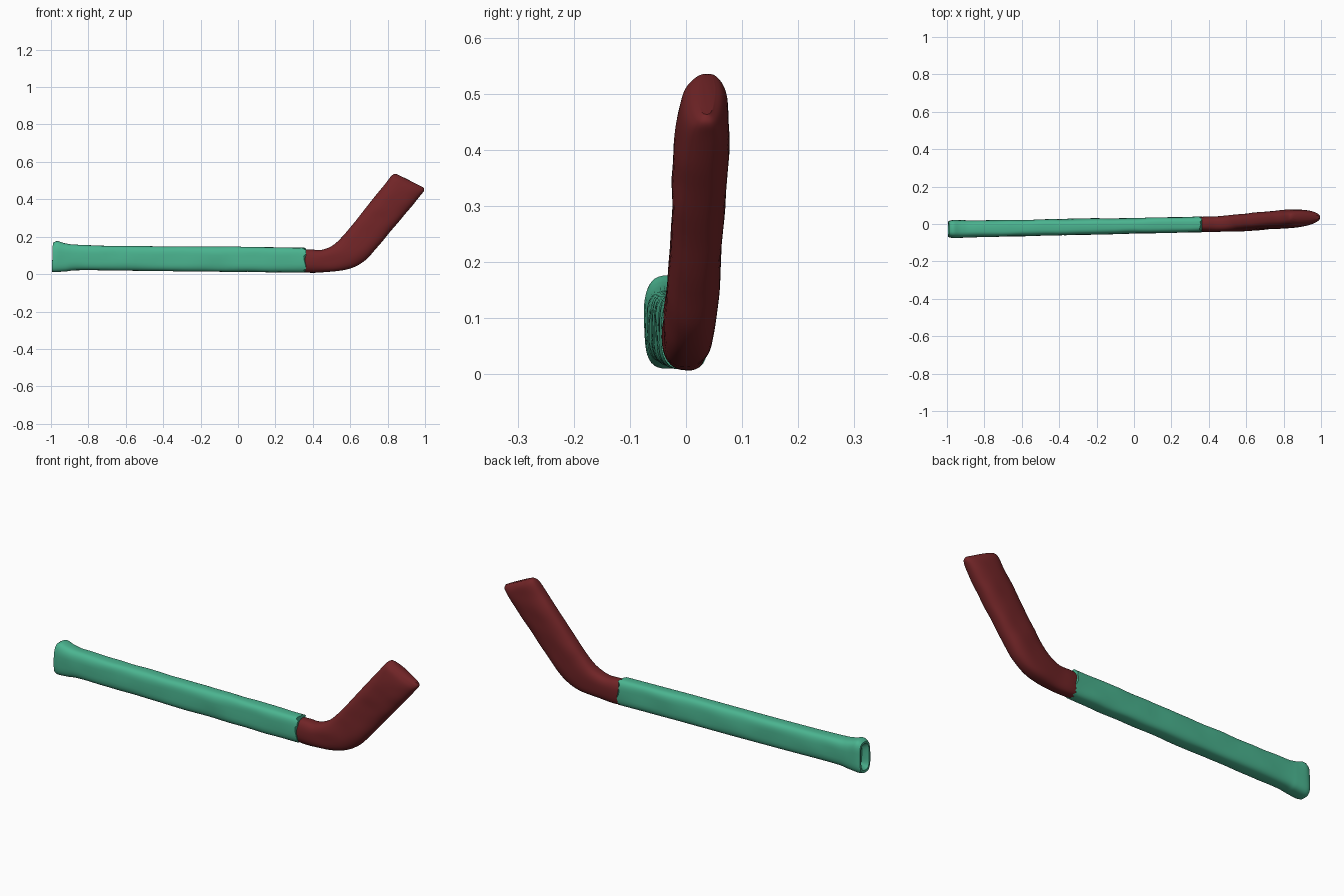
import bpy, bmesh, math, random
from mathutils import Vector, noise

if "Cube" in bpy.data.objects:
    bpy.data.objects.remove(bpy.data.objects["Cube"])

random.seed(4)
SIDES = 40


def catmull(p0, p1, p2, p3, t):
    return [0.5 * (2 * b + (c - a) * t + (2 * a - 5 * b + 4 * c - d) * t * t
                   + (3 * b - a - 3 * c + d) * t ** 3)
            for a, b, c, d in zip(p0, p1, p2, p3)]


def refine(stations, steps):
    """Smoothly interpolate between hand-placed stations."""
    s = [stations[0]] + stations + [stations[-1]]
    out = [catmull(*s[i:i + 4], k / steps)
           for i in range(len(stations) - 1) for k in range(steps)]
    return out + [list(stations[-1])]


def ring_points(station, power):
    """Rounded section between a lower and an upper edge point (x, z)."""
    bx, bz, tx, tz, y, half = station
    low, high = Vector((bx, y, bz)), Vector((tx, y, tz))
    mid, up = (low + high) / 2, (high - low) / 2
    pts = []
    for i in range(SIDES):
        a = 2 * math.pi * i / SIDES
        c, s = math.cos(a), math.sin(a)
        u = math.copysign(abs(c) ** (2 / power), c)
        v = math.copysign(abs(s) ** (2 / power), s)
        pts.append(mid + up * v + Vector((0, half * u, 0)))
    return pts


def loft(name, stations, power, colour, ragged_end=False, bumps=0.003):
    bm = bmesh.new()
    rings = []
    for n, st in enumerate(stations):
        pts = ring_points(st, power)
        if ragged_end and n == len(stations) - 1:
            for p in pts:
                p.x += random.uniform(-0.012, 0.006)
        for p in pts:
            lump = noise.noise(Vector((p.x * 9, p.y * 14, p.z * 14)))
            p.y += lump * bumps
            p.z = max(0, p.z + lump * bumps * 0.7)
        rings.append([bm.verts.new(p) for p in pts])
    for r, q in zip(rings, rings[1:]):
        for i in range(SIDES):
            j = (i + 1) % SIDES
            bm.faces.new((r[i], r[j], q[j], q[i]))
    bm.faces.new(rings[0][::-1])
    bm.faces.new(rings[-1])
    bmesh.ops.recalc_face_normals(bm, faces=bm.faces)
    me = bpy.data.meshes.new(name)
    bm.to_mesh(me)
    bm.free()
    ob = bpy.data.objects.new(name, me)
    bpy.context.collection.objects.link(ob)
    mat = bpy.data.materials.new(name + "_colour")
    mat.diffuse_color = colour
    mat.use_nodes = True
    mat.node_tree.nodes["Principled BSDF"].inputs["Base Color"].default_value = mat.diffuse_color
    me.materials.append(mat)
    bpy.ops.object.select_all(action='DESELECT')
    ob.select_set(True)
    bpy.context.view_layer.objects.active = ob
    bpy.ops.object.shade_smooth_by_angle(angle=math.radians(40))
    return ob


# Shaft: lower x, z, upper x, z, y centre, half thickness
shaft = refine([
    (-0.995, 0.012, -0.99, 0.166, -0.027, 0.042),
    (-0.975, 0.010, -0.965, 0.176, -0.027, 0.048),
    (-0.92, 0.015, -0.92, 0.164, -0.027, 0.047),
    (-0.84, 0.022, -0.84, 0.156, -0.026, 0.045),
    (-0.55, 0.018, -0.55, 0.150, -0.020, 0.044),
    (-0.25, 0.014, -0.25, 0.148, -0.014, 0.043),
    (0.05, 0.012, 0.05, 0.146, -0.008, 0.042),
    (0.36, 0.008, 0.36, 0.141, -0.002, 0.042),
], 8)
# Shallow hollow in the butt end
hollow = [
    (-0.965, 0.045, -0.965, 0.135, -0.027, 0.014),
    (-0.975, 0.035, -0.975, 0.146, -0.027, 0.024),
    (-0.995, 0.024, -0.990, 0.156, -0.027, 0.033),
]
loft("shaft", hollow + shaft, 3.2, (0.07, 0.46, 0.28, 1), ragged_end=True)

# Blade: short neck, bend, angled paddle and rounded tip
blade = refine([
    (0.33, 0.012, 0.33, 0.130, -0.002, 0.037),
    (0.39, 0.006, 0.39, 0.130, -0.001, 0.040),
    (0.47, 0.012, 0.45, 0.130, 0.000, 0.041),
    (0.59, 0.026, 0.51, 0.156, 0.005, 0.045),
    (0.675, 0.070, 0.56, 0.202, 0.010, 0.047),
    (0.745, 0.145, 0.61, 0.263, 0.016, 0.047),
    (0.835, 0.252, 0.69, 0.362, 0.022, 0.048),
    (0.920, 0.352, 0.765, 0.455, 0.028, 0.048),
    (0.975, 0.420, 0.812, 0.516, 0.033, 0.043),
    (0.995, 0.447, 0.833, 0.534, 0.036, 0.030),
    (0.992, 0.464, 0.850, 0.534, 0.037, 0.014),
], 6)
loft("blade", blade, 2.7, (0.165, 0.018, 0.02, 1), bumps=0.004)
